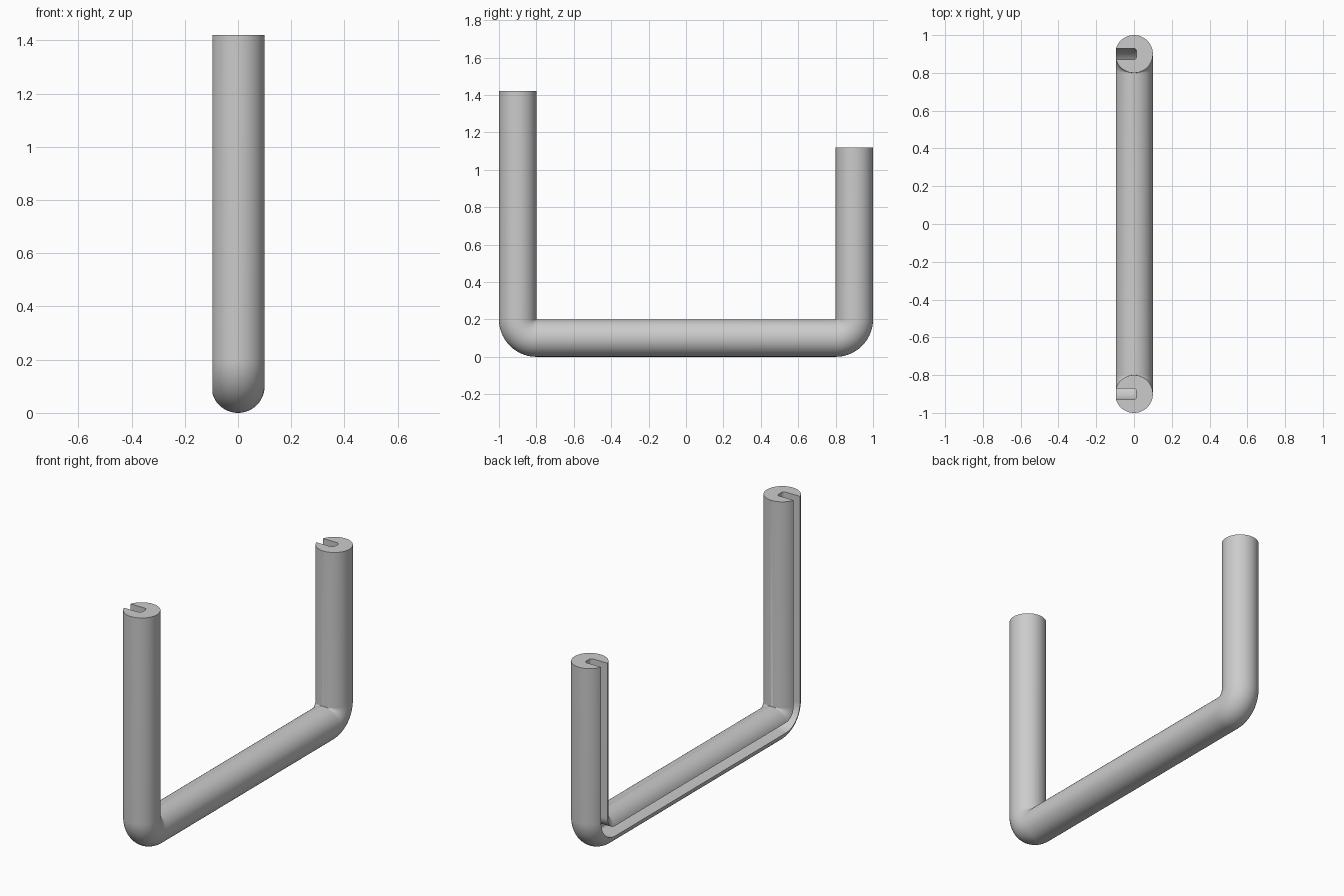
import bpy, bmesh
from math import pi, sin, cos, asin

cube = bpy.data.objects.get("Cube")
if cube:
    bpy.data.objects.remove(cube, do_unlink=True)

R = 0.1             # rod radius
SLOT = 0.03         # half width of the groove
FLOOR = 0.014       # groove floor position along x
FILLET = 0.016      # rounding of the groove corners
SIDE_STEPS, BEND_STEPS, FILLET_STEPS = 64, 24, 5


def arc(cx, cy, radius, a0, a1, steps):
    """Points on an arc from angle a0 to a1."""
    angles = [a0 + (a1 - a0) * i / steps for i in range(steps + 1)]
    return [(cx + radius * cos(a), cy + radius * sin(a)) for a in angles]


# Cross-section: round rod with a rounded groove open towards -x
lip = pi - asin(SLOT / R)
fx, fv = FLOOR - FILLET, SLOT - FILLET
profile = arc(0, 0, R, lip, -lip, SIDE_STEPS)
profile += arc(fx, -fv, FILLET, -pi / 2, 0, FILLET_STEPS)
profile += arc(fx, fv, FILLET, 0, pi / 2, FILLET_STEPS)

# Path stations: pivot y, pivot z and outward angle; both bends turn about a pivot
stations = [(-0.8, 1.42, pi)]
stations += [(-0.8, 0.2, pi + pi / 2 * i / BEND_STEPS) for i in range(BEND_STEPS + 1)]
stations += [(0.8, 0.2, 1.5 * pi + pi / 2 * i / BEND_STEPS) for i in range(BEND_STEPS + 1)]
stations += [(0.8, 1.12, 2 * pi)]

# Sweep the section along the path and cap the ends
bm = bmesh.new()
rings = [[bm.verts.new((x, py + (R + v) * cos(a), pz + (R + v) * sin(a)))
          for x, v in profile] for py, pz, a in stations]
n = len(profile)
for r0, r1 in zip(rings, rings[1:]):
    for i in range(n):
        j = (i + 1) % n
        bm.faces.new((r0[i], r0[j], r1[j], r1[i]))
bm.faces.new(rings[0])
bm.faces.new(rings[-1][::-1])
bmesh.ops.remove_doubles(bm, verts=bm.verts[:], dist=0.00001)
bmesh.ops.recalc_face_normals(bm, faces=bm.faces[:])

mesh = bpy.data.meshes.new("grooved_rod")
bm.to_mesh(mesh)
bm.free()
rod = bpy.data.objects.new("grooved_rod", mesh)
bpy.context.collection.objects.link(rod)

# Plain grey
grey = bpy.data.materials.new("plain_grey")
grey.use_nodes = True
colour = (0.6, 0.6, 0.6, 1)
grey.diffuse_color = colour
grey.node_tree.nodes["Principled BSDF"].inputs["Base Color"].default_value = colour
mesh.materials.append(grey)

bpy.ops.object.select_all(action="DESELECT")
rod.select_set(True)
bpy.context.view_layer.objects.active = rod
bpy.ops.object.shade_smooth_by_angle(angle=pi / 6)
